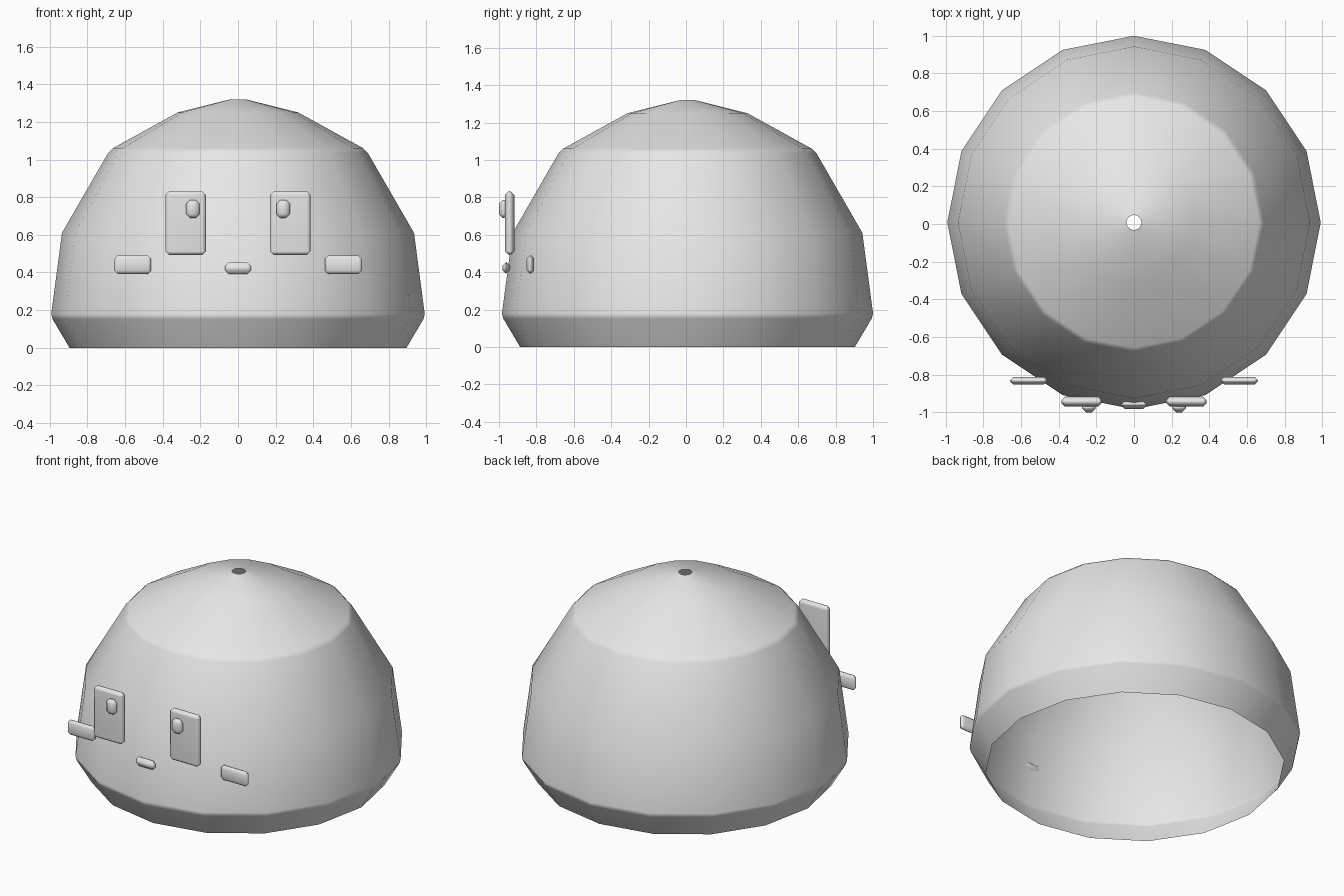
import bpy, bmesh, math

cube = bpy.data.objects.get("Cube")
if cube:
    bpy.data.objects.remove(cube, do_unlink=True)

grey = bpy.data.materials.new("light_grey")
grey.use_nodes = True
COLOR = (0.8, 0.8, 0.8, 1)
grey.diffuse_color = COLOR
grey.node_tree.nodes["Principled BSDF"].inputs["Base Color"].default_value = COLOR


def finish(name, bm):
    """Turn a bmesh into a smooth object with area-weighted normals."""
    mesh = bpy.data.meshes.new(name)
    bmesh.ops.recalc_face_normals(bm, faces=bm.faces)
    for face in bm.faces:
        face.smooth = True
    bm.to_mesh(mesh)
    bm.free()
    mesh.materials.append(grey)
    obj = bpy.data.objects.new(name, mesh)
    bpy.context.collection.objects.link(obj)
    obj.modifiers.new("weighted", 'WEIGHTED_NORMAL').keep_sharp = True
    return obj


def lathe(name, profile, sides, y):
    """Open shell of rings (radius, height)."""
    bm = bmesh.new()
    rings = []
    for r, z in profile:
        angles = [math.tau * i / sides for i in range(sides)]
        rings.append([bm.verts.new((r * math.cos(a), y + r * math.sin(a), z)) for a in angles])
    for low, high in zip(rings, rings[1:]):
        for i in range(sides):
            j = (i + 1) % sides
            bm.faces.new((low[i], low[j], high[j], high[i]))
    return finish(name, bm)


def plate(name, center, size, bevel):
    """Box with chamfered edges."""
    bm = bmesh.new()
    bmesh.ops.create_cube(bm, size=1)
    bmesh.ops.scale(bm, vec=size, verts=bm.verts)
    bmesh.ops.translate(bm, vec=center, verts=bm.verts)
    bmesh.ops.bevel(bm, geom=bm.edges[:], offset=bevel, segments=1,
                    affect='EDGES', clamp_overlap=True)
    return finish(name, bm)


# Domed shell, open below and with a small hole at the crown
lathe("dome_body", [(0.895, 0), (0.985, 0.152), (0.992, 0.18), (0.935, 0.61),
                    (0.69, 1.035), (0.665, 1.06), (0.32, 1.25), (0.04, 1.32)],
      16, 0.008)

# Face: mirrored eyes, pupils and cheeks
for side, s in (("left", 1), ("right", -1)):
    plate(side + "_eye", (s * 0.278, -0.943, 0.662), (0.214, 0.052, 0.336), 0.018)
    plate(side + "_pupil", (s * 0.24, -0.975, 0.738), (0.072, 0.05, 0.095), 0.02)
    plate(side + "_cheek", (s * 0.56, -0.832, 0.441), (0.196, 0.041, 0.096), 0.017)

# Mouth
plate("mouth", (0, -0.962, 0.423), (0.138, 0.04, 0.06), 0.019)
